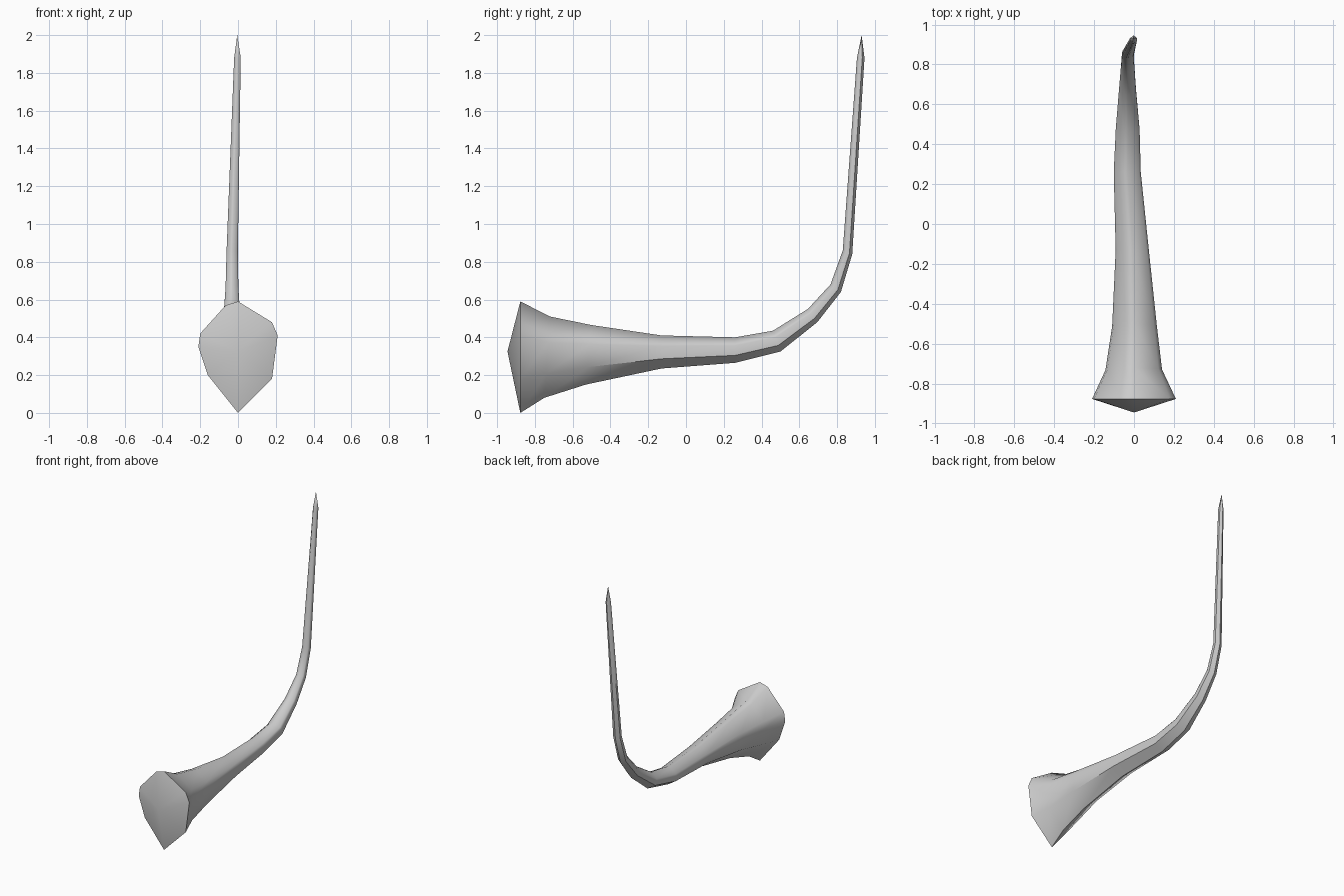
import bpy, bmesh, math
from mathutils import Vector

if "Cube" in bpy.data.objects:
    bpy.data.objects.remove(bpy.data.objects["Cube"])

# Flared rim outline (x, z), counter-clockwise from the top
rim = [(0, .59), (-.065, .57), (-.20, .42), (-.21, .35), (-.16, .20),
       (0, 0), (.18, .18), (.21, .41), (.18, .48)]
angles = [math.atan2((z - .295) / .295, x / .21) for x, z in rim]

# Stations along the stem: top (y, z), bottom (y, z), left x, right x
stations = [
    ((-.72, .51), (-.75, .08), -.14, .145),
    ((-.50, .465), (-.53, .15), -.107, .118),
    ((-.13, .41), (-.13, .235), -.09, .077),
    ((.26, .40), (.26, .265), -.10, .036),
    ((.46, .435), (.50, .325), -.09, .03),
    ((.645, .55), (.695, .48), -.075, .012),
    ((.765, .68), (.82, .64), -.065, .003),
    ((.83, .86), (.88, .84), -.06, 0),
    ((.905, 1.88), (.945, 1.88), -.02, .015),
]

bm = bmesh.new()


def bridge(a, b):
    n = len(a)
    for i in range(n):
        j = (i + 1) % n
        bm.faces.new((a[i], a[j], b[j], b[i]))


def fan(ring, tip):
    t = bm.verts.new(tip)
    for i in range(len(ring)):
        bm.faces.new((ring[i], ring[(i + 1) % len(ring)], t))


# Rim ring, then tapering rings along the bent stem
rings = [[bm.verts.new((x, -.877, z)) for x, z in rim]]
for (ty, tz), (by, bz), left, right in stations:
    top, bottom = Vector((0, ty, tz)), Vector((0, by, bz))
    centre = (top + bottom) / 2 + Vector(((left + right) / 2, 0, 0))
    up, side = (top - bottom) / 2, Vector(((right - left) / 2 * 1.04, 0, 0))
    rings.append([bm.verts.new(centre + side * math.cos(a) + up * math.sin(a))
                  for a in angles])
for a, b in zip(rings, rings[1:]):
    bridge(a, b)

# Blunt cone on the front, pointed tip on the stem
fan(rings[0], (0, -.945, .325))
fan(rings[-1], (-.004, .93, 2))
bmesh.ops.recalc_face_normals(bm, faces=bm.faces)

mesh = bpy.data.meshes.new("flared_stem")
bm.to_mesh(mesh)
bm.free()
stem = bpy.data.objects.new("flared_stem", mesh)
bpy.context.collection.objects.link(stem)
bpy.context.view_layer.objects.active = stem
stem.select_set(True)
bpy.ops.object.shade_smooth_by_angle(angle=math.radians(50))
